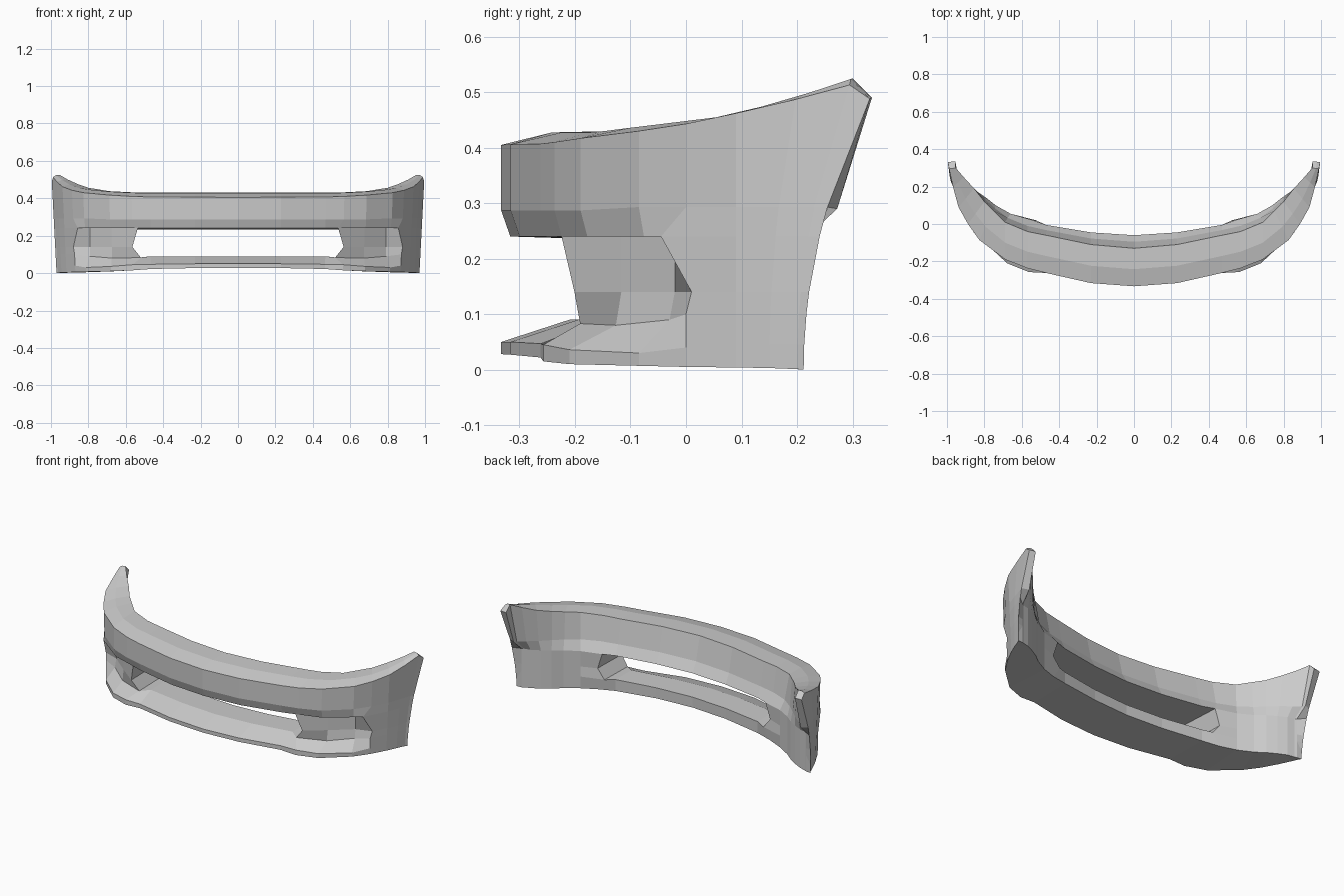
import bpy, bmesh
from mathutils import Vector

if "Cube" in bpy.data.objects:
    bpy.data.objects.remove(bpy.data.objects["Cube"])

# Plan curves (x, y) of the half bumper, centre to wheel arch
outer = [(0, -.333), (.23, -.316), (.47, -.262), (.57, -.237), (.69, -.19), (.83, -.085),
         (.89, 0), (.94, .09), (.968, .15), (.988, .2), (.996, .212)]
inner_top = [(0, -.13), (.23, -.11), (.47, -.06), (.57, -.04), (.69, .01), (.75, .07),
             (.80, .12), (.855, .19), (.91, .25), (.953, .30), (.955, .335)]
inner_low = [(0, -.06), (.23, -.045), (.47, -.005), (.57, .02), (.66, .055), (.74, .10),
             (.79, .14), (.84, .17), (.89, .195), (.93, .205), (.94, .21)]

# Heights per station
z_top = [.405, .406, .407, .41, .417, .43, .443, .462, .487, .513, .488]
z_rim = [.43, .43, .43, .432, .438, .448, .456, .475, .50, .525, .49]
z_lip = [.05, .05, .047, .045, .036, .03, .04, .045, .045, .045, .045]
z_low = [.028, .027, .022, .015, .01, .007, .005, .004, .003, .001, 0]
z_sill = [.09, .09, .09, .083, .08, .09, .10, .10, .10, .10, .10]

# Depth of openings, as fraction from outer to inner plan
d_wall = [.06, .06, .06, .05, .30, .35, 0, 0, 0, 0, 0]
d_mid = [.4, .4, .4, .14, .30, .35, 0, 0, 0, 0, 0]
d_sill = [.45, .45, .42, .18, .26, .30, 0, 0, 0, 0, 0]
rake = {8: .05, 9: .09, 10: .125}      # rearward lean of the arch edge


def out(i, z, t=0.0, dx=0.0, dy=0.0):
    """Point on the outer skin, pushed inward by fraction t."""
    x, y = outer[i]
    x *= 1 - .026 * x * (1 - z / .5)
    y += rake.get(i, 0) * (z / .5) ** 2
    return Vector((x + (inner_low[i][0] - x) * t + dx, y + (inner_low[i][1] - y) * t + dy, z))


def low(i, z, dx=0.0):
    return Vector((*inner_low[i], z)) + Vector((dx, 0, 0))


def station(i):
    """Named cross-section points at one station."""
    j = i == 3                          # grille jamb, angled corners
    cut = i == 6                        # outer edge of the lamp recess
    p = {}
    p['rim_in'] = Vector((*inner_top[i], z_rim[i]))
    p['top'] = out(i, z_top[i])
    p['rim'] = p['top'].lerp(p['rim_in'], .45)
    p['rim'].z = z_top[i] + (z_rim[i] - z_top[i]) * .9
    p['crease'] = out(i, .287 if i < 5 else .293)
    p['under'] = out(i, .24, .06 if i < 3 else (.05 if i < 6 else 0),
                     -.03 if j else -.022 * cut, -.045 * cut)
    p['wall'] = p['under'].copy() if i < 4 or i > 5 else out(i, .245, d_wall[i])
    p['mid'] = out(i, .14, d_mid[i], .005 * cut, .01 * cut)
    p['sill'] = out(i, z_sill[i], d_sill[i], -.045 if j else 0)
    flare = -.02 if i in (3, 4) else 0
    p['lip'] = out(i, z_lip[i], 0, 0, flare)
    p['base'] = out(i, z_low[i], 0, 0, flare)
    p['base_in'] = low(i, z_low[i])
    p['sill_in'] = low(i, z_sill[i], -.045 if j else 0)
    p['mid_in'] = low(i, .14)
    p['under_in'] = low(i, .232, -.03 if j else 0)
    p['crease_in'] = (p['rim_in'] + low(i, .232)) / 2
    p['crease_in'].z = .29
    return p


bm = bmesh.new()
S = [{k: bm.verts.new(v) for k, v in station(i).items()} for i in range(len(outer))]


def strip(i, *rows):
    """Skin neighbouring rows between stations i and i + 1."""
    for a, b in zip(rows, rows[1:]):
        bm.faces.new((S[i][a], S[i + 1][a], S[i + 1][b], S[i][b]))


for i in range(len(S) - 1):
    # upper beam, lower lip and back
    strip(i, 'under_in', 'crease_in', 'rim_in', 'rim', 'top', 'crease', 'under')
    strip(i, 'sill', 'lip', 'base', 'base_in', 'sill_in')
    if i < 3:                           # grille opening
        strip(i, 'under', 'under_in')
        strip(i, 'sill', 'sill_in')
    else:                               # lamp recess and side panel
        strip(i, 'under', 'wall', 'mid', 'sill')
        strip(i, 'sill_in', 'mid_in', 'under_in')


def cap(i, pairs):
    """Close a station between outer and inner rows."""
    for (a, b), (c, d) in zip(pairs, pairs[1:]):
        vs = list(dict.fromkeys((S[i][a], S[i][b], S[i][d], S[i][c])))
        bm.faces.new(vs)


# grille jamb and wheel-arch end
cap(3, [('wall', 'under_in'), ('mid', 'mid_in'), ('sill', 'sill_in')])
cap(10, [('rim', 'rim_in'), ('top', 'rim_in'), ('crease', 'crease_in'), ('under', 'under_in'),
         ('mid', 'mid_in'), ('sill', 'sill_in'), ('lip', 'sill_in'), ('base', 'base_in')])

# mirror to the other side
geom = bm.verts[:] + bm.edges[:] + bm.faces[:]
dup = bmesh.ops.duplicate(bm, geom=geom)['geom']
for v in [g for g in dup if isinstance(g, bmesh.types.BMVert)]:
    v.co.x *= -1
bmesh.ops.remove_doubles(bm, verts=bm.verts[:], dist=.0005)
bmesh.ops.recalc_face_normals(bm, faces=bm.faces[:])
mesh = bpy.data.meshes.new('front_bumper')
bm.to_mesh(mesh)
bm.free()
bpy.context.collection.objects.link(bpy.data.objects.new('front_bumper', mesh))
